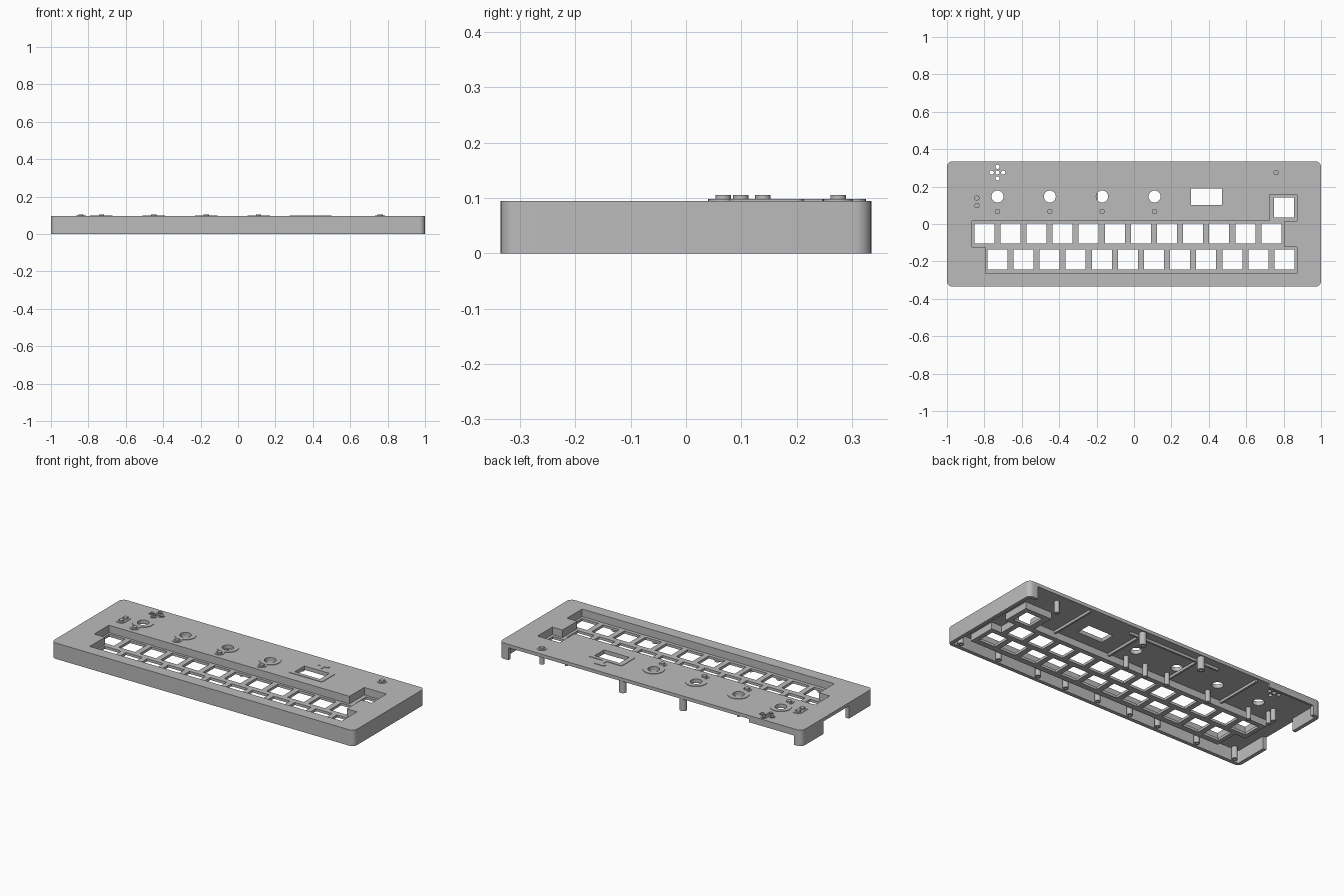
import bpy, bmesh
from math import sin, cos, radians, pi

if "Cube" in bpy.data.objects:
    bpy.data.objects.remove(bpy.data.objects["Cube"])

grey = bpy.data.materials.new("plain_grey")
grey.use_nodes = True
grey.diffuse_color = (0.5, 0.5, 0.5, 1)
grey.node_tree.nodes["Principled BSDF"].inputs["Base Color"].default_value = (0.5, 0.5, 0.5, 1)
parts = []


def slab(name, loops, z0, z1):
    """Flat filled outline (later loops are holes) between two heights."""
    curve = bpy.data.curves.new(name, "CURVE")
    curve.dimensions = "2D"
    curve.fill_mode = "BOTH"
    curve.extrude = (z1 - z0) / 2
    for loop in loops:
        spline = curve.splines.new("POLY")
        spline.points.add(len(loop) - 1)
        for point, (x, y) in zip(spline.points, loop):
            point.co = (x, y, 0, 1)
        spline.use_cyclic_u = True
    temp = bpy.data.objects.new(name + "_outline", curve)
    bpy.context.collection.objects.link(temp)
    deps = bpy.context.evaluated_depsgraph_get()
    mesh = bpy.data.meshes.new_from_object(temp.evaluated_get(deps))
    bpy.data.objects.remove(temp)
    bm = bmesh.new()
    bm.from_mesh(mesh)
    bmesh.ops.remove_doubles(bm, verts=bm.verts, dist=1e-5)
    bmesh.ops.recalc_face_normals(bm, faces=bm.faces)
    bmesh.ops.translate(bm, verts=bm.verts, vec=(0, 0, (z0 + z1) / 2))
    bm.to_mesh(mesh)
    bm.free()
    mesh.materials.clear()
    mesh.materials.append(grey)
    ob = bpy.data.objects.new(name, mesh)
    bpy.context.collection.objects.link(ob)
    parts.append(ob)


def arc(cx, cy, r, a0, a1, n=6):
    steps = [radians(a0 + (a1 - a0) * i / n) for i in range(n + 1)]
    return [(cx + r * cos(a), cy + r * sin(a)) for a in steps]


def circle(x, y, r, n=28):
    return [(x + r * cos(2 * pi * i / n), y + r * sin(2 * pi * i / n)) for i in range(n)]


def rect(x, y, w, d, r=0):
    if not r:
        return [(x - w/2, y - d/2), (x + w/2, y - d/2), (x + w/2, y + d/2), (x - w/2, y + d/2)]
    a, b = w / 2 - r, d / 2 - r
    return (arc(x + a, y + b, r, 0, 90) + arc(x - a, y + b, r, 90, 180)
            + arc(x - a, y - b, r, 180, 270) + arc(x + a, y - b, r, 270, 360))


def offset(poly, d):
    """Grow a clockwise right-angled outline by d."""
    out = []
    for i, (x, y) in enumerate(poly):
        px, py = poly[i - 1]
        nx, ny = poly[(i + 1) % len(poly)]
        sign = lambda v: (v > 1e-6) - (v < -1e-6)
        ax, ay, bx, by = sign(x - px), sign(y - py), sign(nx - x), sign(ny - y)
        out.append((x - d * (ay + by), y + d * (ax + bx)))
    return out


HALF_D, TOP, UNDER = 0.335, 0.095, 0.075
KNOBS = [-0.73, -0.45, -0.17, 0.11]
KNOB_Y, LED_Y = 0.147, 0.067
SPEAKER = [(-0.73 + dx, 0.275 + dy) for dx, dy in
           ((0, 0), (0.031, 0), (-0.031, 0), (0, 0.031), (0, -0.031))]

# Stepped outline of the sunken key area, clockwise
recess = [(-0.865, 0.017), (0.725, 0.017), (0.725, 0.157), (0.872, 0.157),
          (0.872, 0.017), (0.805, 0.017), (0.805, -0.122), (0.872, -0.122),
          (0.872, -0.265), (-0.795, -0.265), (-0.795, -0.122), (-0.865, -0.122)]
window = rect(0.388, 0.146, 0.165, 0.09)

# Top cover with openings
holes = [recess, window] + [circle(x, KNOB_Y, 0.032) for x in KNOBS]
holes += [circle(x, y, 0.0115, 16) for x, y in SPEAKER]
slab("top_cover", [rect(0, 0, 2, 2 * HALF_D, 0.03)] + holes, UNDER, TOP)

# Key tub: side walls and plate with square switch holes
slab("tub_wall", [offset(recess, 0.014), recess], 0.035, UNDER)
keys = [(-0.8 + 0.1395 * i, -0.052) for i in range(12)]
keys += [(-0.73 + 0.1395 * i, -0.191) for i in range(12)] + [(0.802, 0.088)]
slab("switch_plate", [offset(recess, 0.004)] + [rect(x, y, 0.107, 0.107) for x, y in keys],
     0.035, 0.05)


# Outer walls, open at the back and in the middle of one end
def main_path(i):
    r = 0.03 - i
    return ([(0.94, HALF_D - i)] + arc(0.97, 0.305, r, 90, 0) + arc(0.97, -0.305, r, 0, -90)
            + arc(-0.97, -0.305, r, -90, -180) + [(-1 + i, -0.11)])


def corner_path(i):
    return [(-1 + i, 0.13)] + arc(-0.97, 0.305, 0.03 - i, 180, 90) + [(-0.95, HALF_D - i)]


for name, path in (("main_wall", main_path), ("corner_wall", corner_path)):
    slab(name, [path(0) + path(0.022)[::-1]], 0, UNDER)
slab("back_lip", [rect(-0.8, 0.328, 0.3, 0.014)], 0.055, UNDER)

# Raised bezels around knob holes and indicator pegs
for x in KNOBS:
    slab("knob_bezel", [circle(x, KNOB_Y, 0.06, 40), circle(x, KNOB_Y, 0.032)], 0.09, 0.098)
    slab("peg_bezel", [circle(x, LED_Y, 0.027), circle(x, LED_Y, 0.018)], 0.09, 0.098)
    slab("indicator_peg", [circle(x, LED_Y, 0.014)], 0.005, 0.105)

# Paired buttons and single button
pair = [(-0.84, 0.099), (-0.84, 0.139)]
slab("button_pair_bezel", [rect(-0.84, 0.119, 0.054, 0.094, 0.02)]
     + [circle(x, y, 0.018) for x, y in pair], 0.09, 0.098)
for x, y in pair:
    slab("small_button", [circle(x, y, 0.014)], 0.005, 0.105)
slab("single_button_bezel", [circle(0.76, 0.275, 0.027), circle(0.76, 0.275, 0.018)], 0.09, 0.098)
slab("single_button", [circle(0.76, 0.275, 0.014)], 0.005, 0.105)

# Speaker grille rims
for x, y in SPEAKER[1:]:
    slab("speaker_rim", [circle(x, y, 0.019, 20), circle(x, y, 0.0115, 16)], 0.09, 0.098)

# Display bezel with its tab
slab("display_bezel", [rect(0.388, 0.146, 0.225, 0.135, 0.015), window], 0.09, 0.098)
slab("display_tab_stem", [rect(0.388, 0.23, 0.025, 0.04)], 0.09, 0.098)
slab("display_tab_bar", [rect(0.388, 0.258, 0.075, 0.024, 0.01)], 0.09, 0.098)

# Stiffening ribs under the cover
for x in (0.57, 0.2, -0.2, -0.57):
    slab("cross_rib", [rect(x, 0.177, 0.012, 0.29)], 0.06, UNDER)
slab("long_rib", [rect(-0.04, 0.28, 0.6, 0.012)], 0.06, UNDER)

# Screw posts
for x in (0.2, -0.2):
    slab("back_post", [circle(x, 0.31, 0.02), circle(x, 0.31, 0.008, 12)], 0, UNDER)
slab("middle_post", [circle(-0.02, LED_Y, 0.014)], 0, UNDER)
for x in (0.94, 0.68, 0.41, 0.22, 0, -0.22, -0.41, -0.68, -0.94):
    slab("front_post", [circle(x, -0.297, 0.016), circle(x, -0.297, 0.007, 12)], 0.004, UNDER)

# Smooth the round sides, keep hard edges
bpy.ops.object.select_all(action="DESELECT")
for ob in parts:
    ob.select_set(True)
bpy.context.view_layer.objects.active = parts[0]
bpy.ops.object.shade_smooth_by_angle(angle=radians(30))
